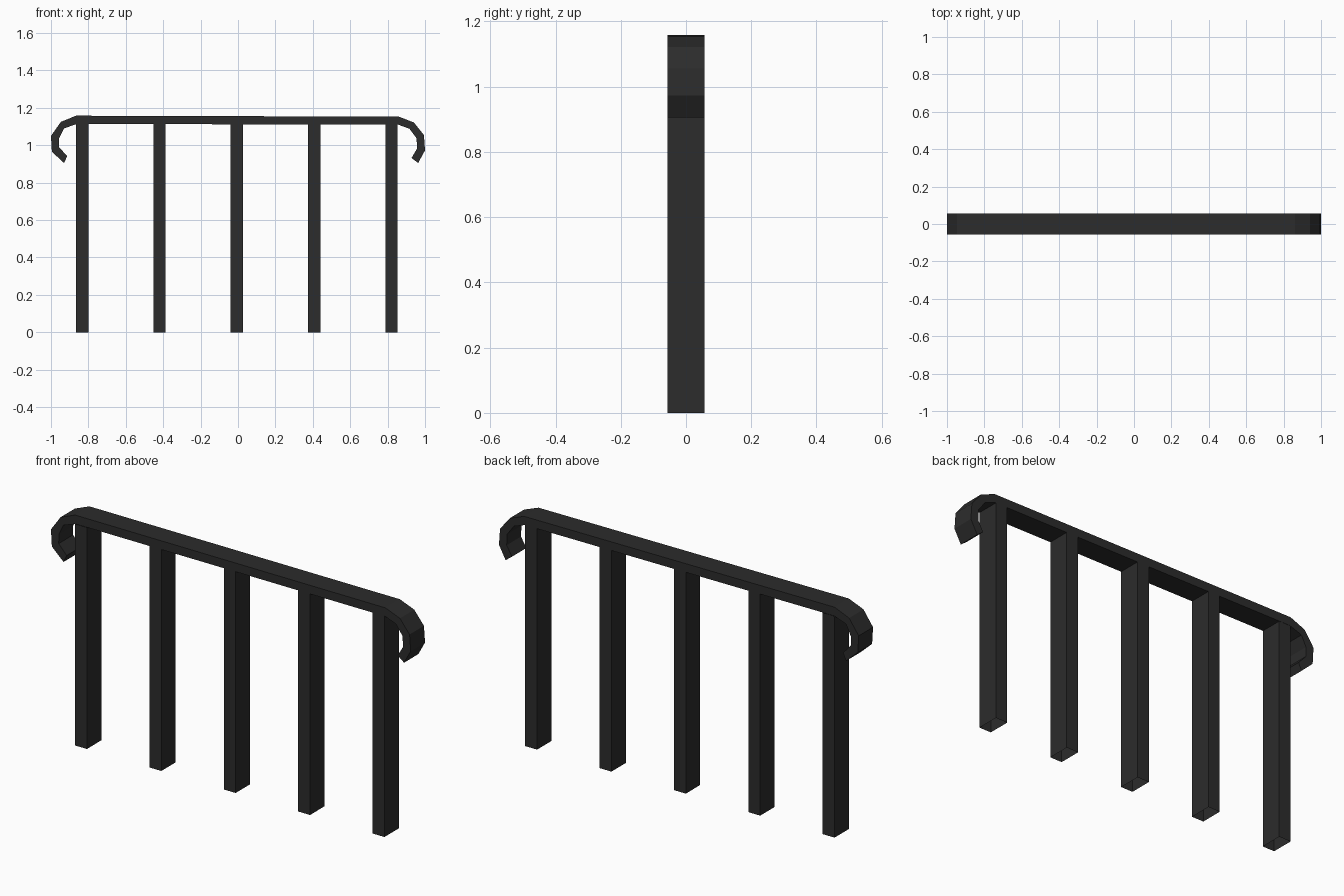
import bpy, bmesh

if "Cube" in bpy.data.objects:
    bpy.data.objects.remove(bpy.data.objects["Cube"])

HALF_DEPTH = 0.057

mat = bpy.data.materials.new("dark_metal")
mat.diffuse_color = (0.025, 0.025, 0.025, 1)
mat.use_nodes = True
mat.node_tree.nodes["Principled BSDF"].inputs["Base Color"].default_value = mat.diffuse_color


def finish(name, bm):
    bmesh.ops.recalc_face_normals(bm, faces=bm.faces)
    mesh = bpy.data.meshes.new(name)
    bm.to_mesh(mesh)
    bm.free()
    mesh.materials.append(mat)
    obj = bpy.data.objects.new(name, mesh)
    bpy.context.collection.objects.link(obj)


# Top rail: a flat bar whose ends curl downwards, outer and inner profile (x, z)
outer = [(-0.93, 0.905), (-0.995, 0.965), (-1.0, 1.05), (-0.947, 1.125), (-0.866, 1.158),
         (0.86, 1.153), (0.94, 1.122), (0.994, 1.055), (1.0, 0.973), (0.963, 0.905)]
inner = [(-0.913, 0.942), (-0.957, 0.99), (-0.956, 1.037), (-0.93, 1.09), (-0.862, 1.114),
         (0.857, 1.110), (0.917, 1.088), (0.955, 1.037), (0.957, 0.982), (0.928, 0.932)]
bm = bmesh.new()
rings = []
for (ox, oz), (ix, iz) in zip(outer, inner):
    rings.append([bm.verts.new(p) for p in (
        (ox, -HALF_DEPTH, oz), (ox, HALF_DEPTH, oz),
        (ix, HALF_DEPTH, iz), (ix, -HALF_DEPTH, iz))])
for a, b in zip(rings, rings[1:]):
    for i in range(4):
        j = (i + 1) % 4
        bm.faces.new((a[i], a[j], b[j], b[i]))
bm.faces.new(rings[0])
bm.faces.new(rings[-1])
finish("curled_top_rail", bm)

# Five evenly spaced hollow posts, open at the bottom
for n in range(5):
    x0 = -0.866 + n * 0.4135
    x1 = x0 + 0.066
    bm = bmesh.new()
    corners = [(x0, -HALF_DEPTH), (x1, -HALF_DEPTH), (x1, HALF_DEPTH), (x0, HALF_DEPTH)]
    low = [bm.verts.new((x, y, 0)) for x, y in corners]
    top = [bm.verts.new((x, y, 1.113)) for x, y in corners]
    for i in range(4):
        j = (i + 1) % 4
        bm.faces.new((low[i], low[j], top[j], top[i]))
    finish(f"post_{n + 1}", bm)
